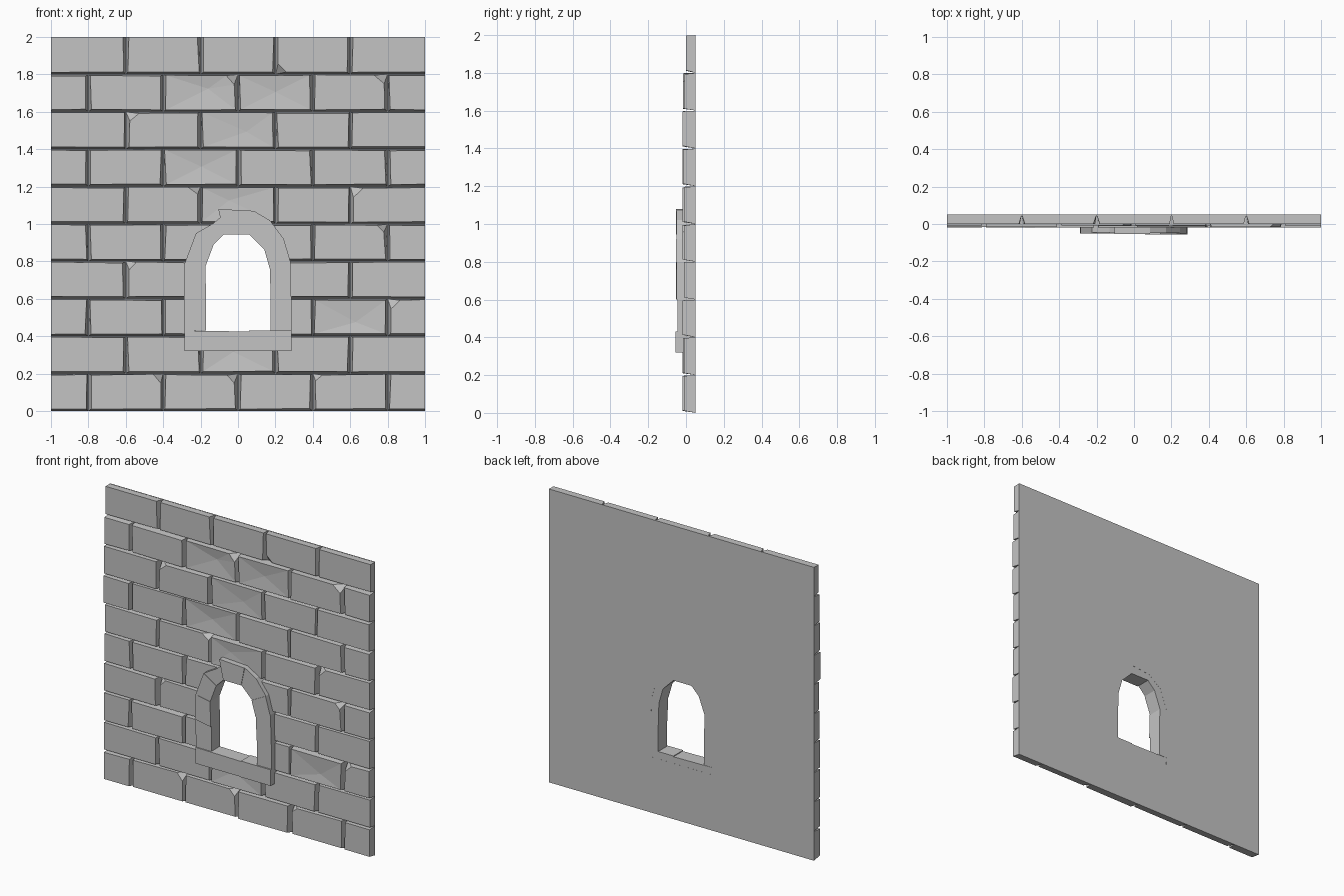
import bpy, bmesh, random
from mathutils import Vector

random.seed(4)
if "Cube" in bpy.data.objects:
    bpy.data.objects.remove(bpy.data.objects["Cube"])

BACK = 0.05
stone = bpy.data.materials.new("grey_stone")
stone.use_nodes = True
stone.diffuse_color = (0.55, 0.55, 0.55, 1)
stone.node_tree.nodes["Principled BSDF"].inputs["Base Color"].default_value = stone.diffuse_color


def make_object(name, bm):
    bmesh.ops.recalc_face_normals(bm, faces=bm.faces)
    mesh = bpy.data.meshes.new(name)
    bm.to_mesh(mesh)
    bm.free()
    mesh.materials.append(stone)
    obj = bpy.data.objects.new(name, mesh)
    bpy.context.collection.objects.link(obj)
    return obj


def add_prism(bm, outline, front, back):
    """Closed prism from an (x, z) outline."""
    a = [bm.verts.new((x, front, z)) for x, z in outline]
    b = [bm.verts.new((x, back, z)) for x, z in outline]
    bm.faces.new(a)
    bm.faces.new(b[::-1])
    for i in range(len(a)):
        j = (i + 1) % len(a)
        bm.faces.new((a[i], b[i], b[j], a[j]))


def add_brick(bm, x0, x1, z0, z1, front, chip=None, worn=False):
    """Tapered brick; corners run bottom left, bottom right, top right, top left."""
    rnd = random.uniform
    gap = 0.001
    left, right = x0 <= -1, x1 >= 1
    bx0, bx1 = x0 + gap * (not left), x1 - gap * (not right)
    corners = [(bx0, z0 + gap), (bx1, z0 + gap), (bx1, z1 - gap), (bx0, z1 - gap)]
    back = [bm.verts.new((x, BACK - 0.003, z)) for x, z in corners]
    ring = []
    for k, (x, z) in enumerate(corners):
        sx = 1 if k in (0, 3) else -1
        sz = 1 if k < 2 else -1
        on_edge = left if sx > 0 else right
        px = x + sx * (0 if on_edge else rnd(0.006, 0.017))
        pz = z + (rnd(0.009, 0.013) if sz > 0 else -rnd(0.001, 0.008))
        if z1 >= 2 and sz < 0:
            pz = z
        if k == chip:
            along = (px + sx * rnd(0.04, 0.06), pz)
            down = (px + sx * 0.004, pz + sz * rnd(0.03, 0.05))
            pts = [down, along] if k in (0, 2) else [along, down]
        else:
            pts = [(px, pz)]
        ring += [(bm.verts.new((u, front, v)), k) for u, v in pts]
    # Front face, dished when worn
    verts = [v for v, k in ring]
    if worn:
        hub = bm.verts.new(((x0 + x1) / 2 + rnd(-0.06, 0.06), front + rnd(0.005, 0.012),
                            (z0 + z1) / 2 + rnd(-0.03, 0.03)))
        for i, v in enumerate(verts):
            bm.faces.new((v, verts[(i + 1) % len(verts)], hub))
    else:
        bm.faces.new(verts)
    # Sloping sides and back
    for i, (v, k) in enumerate(ring):
        w, m = ring[(i + 1) % len(ring)]
        bm.faces.new((v, back[k], w) if k == m else (v, back[k], back[m], w))
    bm.faces.new(back[::-1])


# Backing wall
bm = bmesh.new()
add_prism(bm, [(-1, 0), (1, 0), (1, 2), (-1, 2)], BACK - 0.006, BACK)
backing = make_object("backing_wall", bm)

# Brick courses in running bond: chipped corner by (course, brick)
chips = {(0, 1): 2, (0, 2): 2, (0, 4): 3, (2, 5): 3, (3, 1): 3, (4, 4): 2, (5, 1): 2,
         (5, 4): 3, (7, 1): 3, (8, 2): 2, (8, 4): 2, (9, 3): 0}
worn = {(1, 2), (2, 4), (5, 2), (6, 2), (7, 2), (8, 2), (8, 3)}
bm = bmesh.new()
for row in range(10):
    if row % 2:
        joints = [-1, -0.6, -0.2, 0.2, 0.6, 1]
    else:
        joints = [-1, -0.8, -0.4, 0, 0.4, 0.8, 1]
    for i, (x0, x1) in enumerate(zip(joints, joints[1:])):
        front = 0.0 if row == 9 else random.uniform(-0.02, -0.007)
        add_brick(bm, x0, x1, row * 0.2, row * 0.2 + 0.2, front,
                  chips.get((row, i)), (row, i) in worn)
bricks = make_object("bricks", bm)

# Window surround: inner and outer joint points, left foot over the arch to right foot
inner = [(-.17, .43), (-.17, .6), (-.175, .77), (-.13, .89), (-.075, .945),
         (.06, .945), (.14, .865), (.17, .76), (.175, .6), (.175, .43)]
outer = [(-.285, .43), (-.29, .62), (-.285, .79), (-.225, .95), (-.095, 1.035),
         (.085, 1.07), (.245, .92), (.28, .8), (.285, .6), (.285, .43)]
depths = [-.045, -.052, -.05, -.046, -.053, -.049, -.054, -.05, -.046]
extra = {3: [(-.13, 1.005)], 4: [(-.105, 1.08)], 5: [(.17, 1.02)]}

# Cut the opening, hidden behind the surround
middle = [(Vector(a) + Vector(b)) / 2 for a, b in zip(inner, outer)]
middle[0].y = middle[-1].y = 0.38
bm = bmesh.new()
add_prism(bm, middle, -0.2, 0.2)
cutter = make_object("opening_cutter", bm)
cutter.hide_render = True
for obj in (backing, bricks):
    mod = obj.modifiers.new("opening", "BOOLEAN")
    mod.operation = "DIFFERENCE"
    mod.solver = "EXACT"
    mod.object = cutter
    bpy.context.view_layer.objects.active = obj
    bpy.ops.object.modifier_apply(modifier=mod.name)
bpy.data.objects.remove(cutter)

# Surround stones
bm = bmesh.new()
for i, depth in enumerate(depths):
    outline = [inner[i], outer[i], *extra.get(i, []), outer[i + 1], inner[i + 1]]
    add_prism(bm, outline, depth, BACK - 0.0005)
make_object("window_surround", bm)

# Sill in two stones
bm = bmesh.new()
add_prism(bm, [(-.285, .32), (.06, .32), (.06, .425), (-.285, .43)], -0.051, BACK - 0.0005)
add_prism(bm, [(.06, .32), (.285, .32), (.285, .43), (.06, .43)], -0.055, BACK - 0.0005)
make_object("window_sill", bm)
